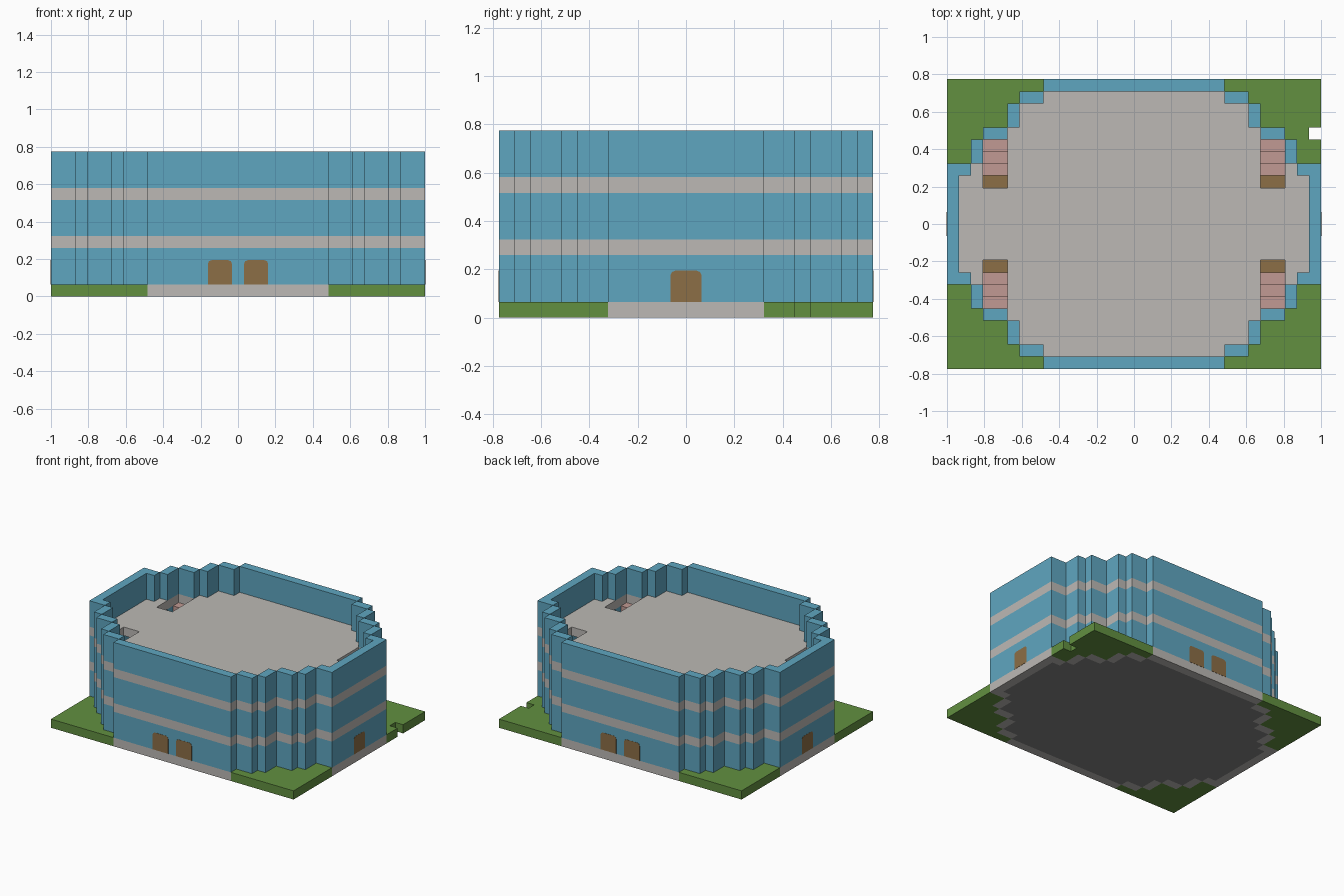
import bpy
import bmesh

if "Cube" in bpy.data.objects:
    bpy.data.objects.remove(bpy.data.objects["Cube"], do_unlink=True)

U = 2 / 31  # one building block


def material(name, *rgb):
    lin = [((c / 255 + 0.055) / 1.055) ** 2.4 for c in rgb] + [1]
    m = bpy.data.materials.new(name)
    m.use_nodes = True
    m.diffuse_color = lin
    m.node_tree.nodes["Principled BSDF"].inputs["Base Color"].default_value = lin
    return m


BLUE = material("wall blue", 95, 166, 192)
GREY = material("concrete grey", 188, 185, 181)
GREEN = material("grass green", 98, 144, 64)
BROWN = material("wood brown", 140, 110, 70)
PINK = material("stair pink", 193, 154, 147)
DARK = material("foundation grey", 131, 131, 131)


def prism(bm, pts, levels, mats=None, place=lambda a, b, c: (a, b, c)):
    """Extrude an outline through several levels, one material per level."""
    mats = mats or [0] * (len(levels) - 1)
    rings = [[bm.verts.new([U * k for k in place(a, b, c)]) for a, b in pts]
             for c in levels]
    faces = [bm.faces.new(rings[0]), bm.faces.new(rings[-1])]
    faces[0].material_index, faces[1].material_index = mats[0], mats[-1]
    n = len(pts)
    for low, high, mat in zip(rings, rings[1:], mats):
        for i in range(n):
            j = (i + 1) % n
            f = bm.faces.new((low[i], low[j], high[j], high[i]))
            f.material_index = mat
            faces.append(f)
    bmesh.ops.recalc_face_normals(bm, faces=faces)


def finish(bm, name, *mats):
    mesh = bpy.data.meshes.new(name)
    bm.to_mesh(mesh)
    bm.free()
    for m in mats:
        mesh.materials.append(m)
    obj = bpy.data.objects.new(name, mesh)
    bpy.context.collection.objects.link(obj)


def rect(x0, x1, y0, y1):
    return [(x0, y0), (x1, y0), (x1, y1), (x0, y1)]


def four_way(quarter):
    """Mirror a quarter outline (from the +x side to the +y side) all round."""
    left = [(-x, y) for x, y in reversed(quarter)]
    half = quarter + left
    return half + [(x, -y) for x, y in reversed(half)]


SIGNS = [(sx, sy) for sx in (1, -1) for sy in (1, -1)]

# Stepped outlines, one quarter each
outer = [(15.5, 5), (13.5, 5), (13.5, 7), (12.5, 7), (12.5, 8), (10.5, 8),
         (10.5, 10), (9.5, 10), (9.5, 11), (7.5, 11), (7.5, 12)]
inner = [(14.5, 4), (13.5, 4), (13.5, 5), (12.5, 5), (12.5, 7), (10.5, 7),
         (10.5, 8), (9.5, 8), (9.5, 10), (7.5, 10), (7.5, 11)]
# Upper floor leaves the stairwells open
stairwell = inner[:4] + [(12.5, 3), (10.5, 3)] + inner[6:]

# Walls: kerb, then blue storeys with grey floor bands
corner_walls = [rect(13.5, 14.5, 4, 5), rect(12.5, 13.5, 5, 7),
                rect(10.5, 12.5, 7, 8), rect(9.5, 10.5, 8, 10),
                rect(7.5, 9.5, 10, 11)]
segments = [[(sx * x, sy * y) for x, y in seg]
            for sx, sy in SIGNS for seg in corner_walls]
for s in (1, -1):
    segments.append([(x, s * y) for x, y in rect(-7.5, 7.5, 11, 12)])
    segments.append([(s * x, y) for x, y in rect(14.5, 15.5, -5, 5)])
bm = bmesh.new()
for seg in segments:
    prism(bm, seg, [0, 1, 4, 5, 8, 9, 12], [1, 0, 1, 0, 1, 0])
finish(bm, "outer_walls", BLUE, GREY)

# Floors
for name, outline, z, mat in (("foundation", inner, 0, DARK),
                              ("middle_floor", inner, 4, GREY),
                              ("upper_floor", stairwell, 8, GREY)):
    bm = bmesh.new()
    prism(bm, four_way(outline), [z, z + 1])
    finish(bm, name, mat)

# Lawns in the four corners, one with a notch in its edge
bm = bmesh.new()
notch = [(15.5, 8), (14.5, 8), (14.5, 7), (15.5, 7)]
for sx, sy in SIGNS:
    lawn = outer + [(15.5, 12)]
    if sx == sy == 1:
        lawn = lawn + notch
    prism(bm, [(sx * x, sy * y) for x, y in lawn], [0, 1])
finish(bm, "corner_lawns", GREEN)

# Stairs rising outward in each stairwell, with a wooden landing
stairs, landings = bmesh.new(), bmesh.new()
steps = [(4, 5), (4, 6), (5, 6), (5, 7), (6, 7), (6, 8), (7, 8), (7, 5)]
for sx, sy in SIGNS:
    prism(stairs, steps, [10.5, 12.5],
          place=lambda a, b, c: (sx * c, sy * a, b))
    prism(landings, [(sx * x, sy * y) for x, y in rect(10.5, 12.5, 3, 4)],
          [5, 5.1])
finish(stairs, "stairs", PINK)
finish(landings, "stair_landings", BROWN)

# Doors: thin plates with rounded tops
door = [(-1, 1), (1, 1), (1, 2.7), (0.91, 2.91), (0.7, 3),
        (-0.7, 3), (-0.91, 2.91), (-1, 2.7)]
bm = bmesh.new()
for s in (1, -1):
    for shift in (-1.5, 1.5):
        prism(bm, door, [11.95, 12.02],
              place=lambda a, b, c: (a + shift, s * c, b))
    prism(bm, door, [15.45, 15.52], place=lambda a, b, c: (s * c, a, b))
finish(bm, "doors", BROWN)
